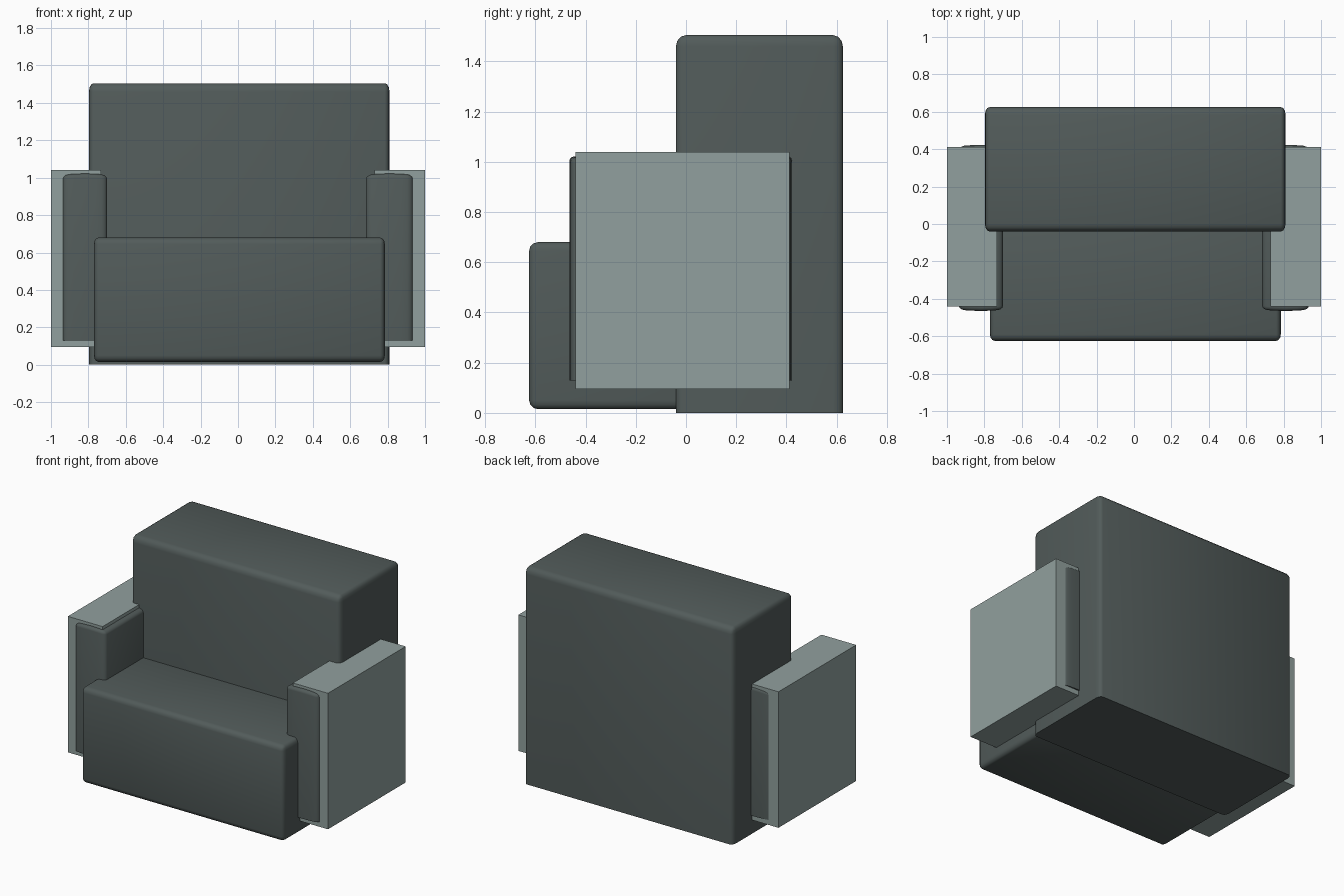
import bpy, bmesh, math
from mathutils import Vector

if "Cube" in bpy.data.objects:
    bpy.data.objects.remove(bpy.data.objects["Cube"])


def material(name, rgb):
    m = bpy.data.materials.new(name)
    m.diffuse_color = (*rgb, 1)
    m.use_nodes = True
    m.node_tree.nodes["Principled BSDF"].inputs["Base Color"].default_value = m.diffuse_color
    return m


dark = material("dark grey fabric", (0.084, 0.105, 0.102))
light = material("light grey panel", (0.283, 0.352, 0.342))


def block(name, lo, hi, mat, radii=None, round_bottom=False, bulge=0.0):
    """Box between two corners; radii gives the edge rounding along x, y, z."""
    lo, hi = Vector(lo), Vector(hi)
    dim, mid = hi - lo, (lo + hi) / 2
    r = Vector(radii or (1, 1, 1))
    bm = bmesh.new()
    bmesh.ops.create_cube(bm, size=1)
    # work in units of the radius so the rounding may differ per axis
    for v in bm.verts:
        v.co = Vector([v.co[i] * dim[i] / r[i] for i in range(3)])
    if radii:
        edges = [e for e in bm.edges
                 if round_bottom or max(v.co.z for v in e.verts) > 0]
        bmesh.ops.bevel(bm, geom=edges, offset=1, segments=3,
                        profile=0.5, affect='EDGES')
    if bulge:
        # split lengthwise, then swell ends and top towards the middle
        for t in (-0.25, 0, 0.25):
            bmesh.ops.bisect_plane(bm, geom=bm.verts[:] + bm.edges[:] + bm.faces[:],
                                   plane_co=(t * dim.x / r.x, 0, 0), plane_no=(1, 0, 0))
    for v in bm.verts:
        v.co = Vector([v.co[i] * r[i] for i in range(3)])
        if bulge:
            k = bulge * (2 * v.co.x / dim.x) ** 2
            v.co.y -= math.copysign(k, v.co.y)
            if v.co.z > 0:
                v.co.z -= k
        v.co += mid
    bmesh.ops.recalc_face_normals(bm, faces=bm.faces)
    me = bpy.data.meshes.new(name)
    bm.to_mesh(me)
    bm.free()
    me.materials.append(mat)
    ob = bpy.data.objects.new(name, me)
    bpy.context.collection.objects.link(ob)
    if radii:
        bpy.ops.object.select_all(action='DESELECT')
        ob.select_set(True)
        bpy.context.view_layer.objects.active = ob
        bpy.ops.object.shade_smooth_by_angle(angle=math.radians(50))
    return ob


# backrest and seat
block("backrest", (-0.797, -0.04, 0), (0.81, 0.625, 1.505), dark, (0.025, 0.04, 0.045))
block("seat", (-0.77, -0.625, 0.015), (0.785, 0.0, 0.68), dark,
      (0.025, 0.035, 0.035), round_bottom=True)

# arm panels with the padding that pokes out of them
for side, a, b in (("left", -1.0, -0.733), ("right", 0.73, 1.0)):
    block(side + "_arm_panel", (a, -0.44, 0.095), (b, 0.413, 1.04), light)
for side, a, b in (("left", -0.937, -0.70), ("right", 0.685, 0.935)):
    block(side + "_arm_padding", (a, -0.465, 0.13), (b, 0.423, 1.022), dark,
          (0.03, 0.02, 0.02), bulge=0.008)
